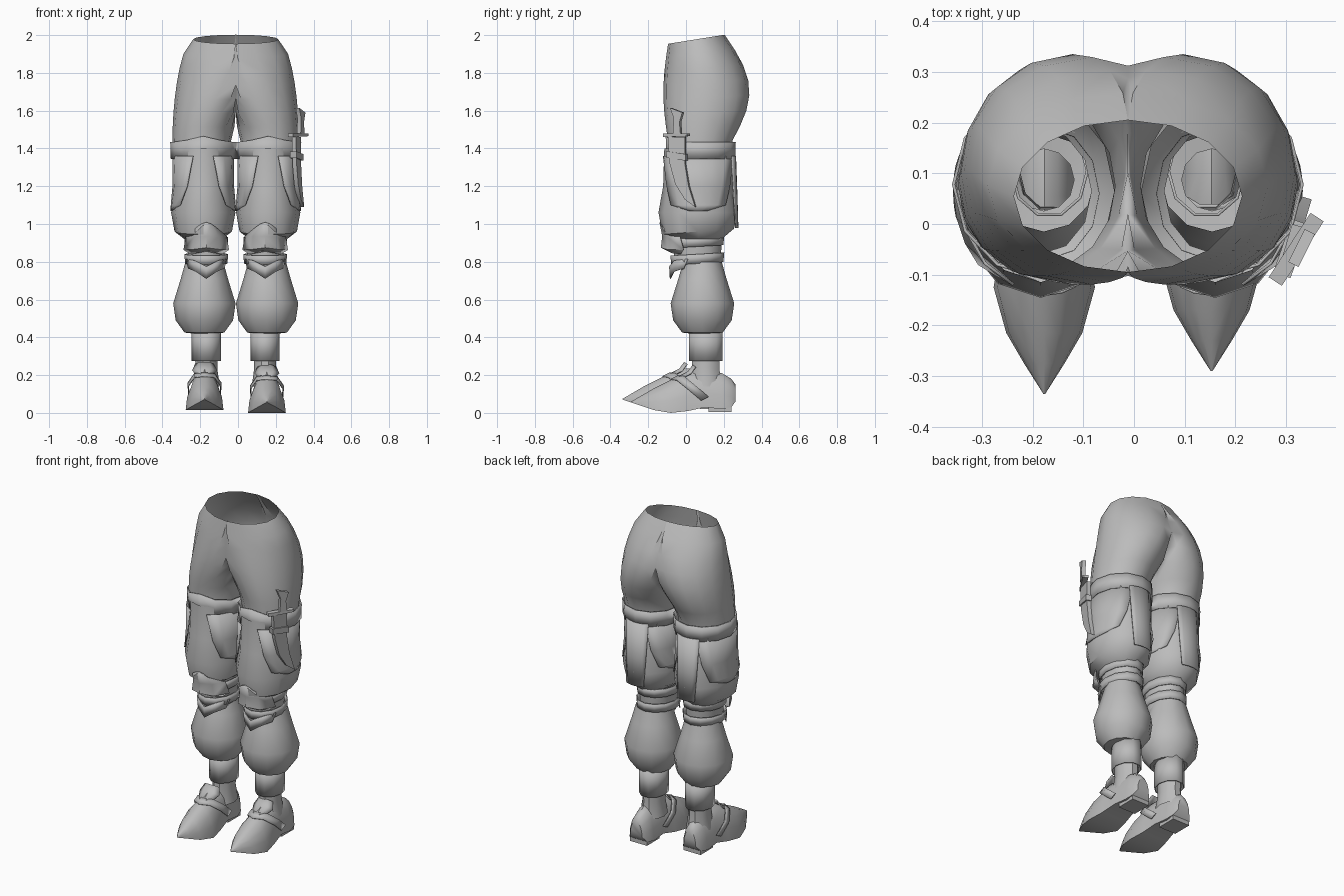
import bpy, bmesh, math
from mathutils import Vector

if "Cube" in bpy.data.objects:
    bpy.data.objects.remove(bpy.data.objects["Cube"])

GREY = (.5, .5, .5, 1)
grey = bpy.data.materials.new("plain_grey")
grey.use_nodes = True
grey.diffuse_color = GREY
grey.node_tree.nodes["Principled BSDF"].inputs["Base Color"].default_value = GREY

MIRROR_X = -.012        # plane between the two legs
THIGH = (.172, .065)    # centres of the leg parts, measured from that plane
KNEE = (.156, .06)
CALF = (.166, .087)
ANKLE = (.155, .105)
FOOT_X = .165
CLOTH = .006            # thickness of leather and straps
FRONT, BACK, OUTER, INNER = -90, 90, 0, 180
built = []


def finish(name, mesh_data, mirror=True, thickness=None, location=(MIRROR_X, 0, 0)):
    bmesh.ops.remove_doubles(mesh_data, verts=mesh_data.verts, dist=.0005)
    bmesh.ops.recalc_face_normals(mesh_data, faces=mesh_data.faces)
    mesh = bpy.data.meshes.new(name)
    mesh_data.to_mesh(mesh)
    mesh_data.free()
    mesh.materials.append(grey)
    part = bpy.data.objects.new(name, mesh)
    part.location = location
    bpy.context.collection.objects.link(part)
    if thickness:
        part.modifiers.new("thickness", 'SOLIDIFY').thickness = thickness
    if mirror:
        part.modifiers.new("mirror", 'MIRROR')
    built.append(part)


def skin(rows, closed=False):
    """Bridge neighbouring rows of points with quads."""
    mesh_data = bmesh.new()
    grid = [[mesh_data.verts.new(spot) for spot in row] for row in rows]
    count = len(grid[0])
    for lower, upper in zip(grid, grid[1:]):
        for i in range(count if closed else count - 1):
            j = (i + 1) % count
            mesh_data.faces.new((lower[i], lower[j], upper[j], upper[i]))
    return mesh_data, grid


def ring_point(angle, centre, z, width, depth, tilt=0, peak=0):
    """Point of an oval that stops at the mirror plane; peak lifts the front."""
    side, back = math.cos(angle), math.sin(angle)
    return Vector((max(centre[0] + width * side, 0), centre[1] + depth * back,
                   z + tilt * back + peak * max(0, -back) ** 8))


def tube(name, centre, ratio, rings, sides=12, thickness=None):
    """Open tube from rings of height, width and optional tilt and peak."""
    rows = [[ring_point(math.tau * i / sides, centre, z, width, width * ratio, *extra)
             for i in range(sides)] for z, width, *extra in rings]
    finish(name, skin(rows, closed=True)[0], thickness=thickness)


def panel(name, centre, ratio, facing, rows, columns=6):
    """Curved plate from rows of height, half angle, width and optional peak."""
    grid = []
    for z, spread, width, *peak in rows:
        angles = [math.radians(facing + spread * (2 * i / columns - 1)) for i in range(columns + 1)]
        grid.append([ring_point(angle, centre, z, width, width * ratio, 0, *peak) for angle in angles])
    finish(name, skin(grid)[0], thickness=CLOTH)


def plate(name, outline, slope, x, thickness):
    """Thick outline in y and z that leans outward by the slope."""
    mesh_data = bmesh.new()
    face = mesh_data.faces.new([mesh_data.verts.new((x + slope * y, y, z)) for y, z in outline])
    extruded = bmesh.ops.extrude_face_region(mesh_data, geom=[face])["geom"]
    moved = [item for item in extruded if isinstance(item, bmesh.types.BMVert)]
    bmesh.ops.translate(mesh_data, vec=(thickness, -thickness * slope, 0), verts=moved)
    finish(name, mesh_data, mirror=False, location=(0, 0, 0))


def hips(levels=8, sides=16):
    """Waist that parts into two thighs, with the seat bulging at the back."""
    waist, fork, thigh_end = 1.978, 1.44, 1.36
    rows = []
    for level in range(levels + 1):
        t = min(level / (levels - 1), 1)
        z = waist + (fork - waist) * t if level < levels else thigh_end
        bulge = math.sin(math.pi * t)
        centre_x = .18 * t * t * (3 - 2 * t)
        outer = .225 + .11 * math.sqrt(math.sin(math.pi / 2 * t))
        back = .205 + .04 * t + .11 * bulge
        front = -.095 - .025 * bulge
        centre = (centre_x, (back + front) / 2)
        rows.append([ring_point(math.tau * i / sides, centre, z, outer - centre_x,
                                (back - front) / 2, .024 * (1 - t)) for i in range(sides)])
    mesh_data, _ = skin(rows, closed=True)
    middle = [face for face in mesh_data.faces if all(vert.co.x < 1e-4 for vert in face.verts)]
    bmesh.ops.delete(mesh_data, geom=middle, context='FACES')
    finish("hips", mesh_data)


hips()

# Baggy thigh cloth gathered above the knee, held by a pointed strap
tube("thigh_cloth", THIGH, 1.24, [
    (1.4, .145), (1.2, .15), (1.06, .17), (.96, .152, .015), (.92, .1)])
tube("thigh_strap", (THIGH[0], .078), 1.06, [
    (1.345, .172, 0, -.015), (1.435, .175, 0, .03)], thickness=CLOTH)

# Leather flaps hanging from the strap
for name, facing in (("outer_thigh_flap", OUTER), ("inner_thigh_flap", INNER)):
    panel(name, THIGH, 1.22, facing, [(1.36, 70, .163), (1.2, 58, .163), (1.1, 44, .172), (1.07, 14, .173)])
panel("back_thigh_flap", THIGH, 1.25, BACK, [(1.36, 28, .16), (1.15, 24, .166), (.98, 20, .17)])

# Knee wrapping with two straps
tube("knee", KNEE, 1.3, [(.97, .1), (.87, .098), (.76, .09)])
for name, z in (("upper_knee_strap", .88), ("lower_knee_strap", .79)):
    tube(name, KNEE, 1.23, [(z, .112, .008), (z + .05, .116, .008)], thickness=CLOTH)

# Pointed guards over the knee and the top of the shin
panel("knee_guard", KNEE, 1.5, FRONT, [
    (.95, 22, .13, .06), (.935, 60, .12), (.865, 68, .125, .012), (.845, 55, .1, .015)], columns=4)
panel("shin_guard", KNEE, 1.3, FRONT, [(.815, 70, .115, -.04), (.765, 60, .112, -.055)], columns=4)

# Baggy calf cloth, ankle wrap and ankle
tube("calf_cloth", CALF, 1.02, [
    (.8, .1), (.71, .125), (.58, .165), (.49, .152), (.425, .105), (.42, .06)])
tube("ankle_wrap", ANKLE, 1.2, [(.44, .078), (.275, .078)], sides=10, thickness=CLOTH)
tube("ankle", ANKLE, 1.3, [(.36, .062), (.23, .058), (.14, .07)], sides=10)


def boot(label, side, location, steps=8):
    """Pointed boot with a heel block, a strap and a flared tongue."""
    def add(part, mesh_data, thickness=None):
        finish(label + part, mesh_data, mirror=False, thickness=thickness, location=location)

    # Arched sections: y, half width, sole height, top height
    sections = [(.262, .04, .06, .15), (.24, .06, .03, .18), (.19, .07, .02, .21),
                (.1, .07, .03, .22), (.01, .085, .01, .22), (-.08, .1, 0, .175),
                (-.17, .075, .015, .13), (-.23, .04, .035, .095), (-.29, .002, .055, .06)]
    arch = [math.pi * i / steps for i in range(steps + 1)]
    rows = [[(side * (FOOT_X + width * math.cos(angle)), y, sole + (top - sole) * math.sin(angle))
             for angle in arch] for y, width, sole, top in sections]
    mesh_data, grid = skin(rows, closed=True)
    mesh_data.faces.new(grid[0])
    mesh_data.faces.new(grid[-1])
    add("_boot", mesh_data)

    heel = bmesh.new()
    bmesh.ops.create_cube(heel, size=1)
    for vert in heel.verts:
        x, y, z = vert.co
        vert.co = (side * FOOT_X + x * .115, .18 + y * .12, .03 + z * .05)
    add("_boot_heel", heel)

    half = [(0, -.06, .19), (.055, -.03, .185), (.09, .03, .135), (.085, .1, .075)]
    path = [(-x, y, z) for x, y, z in reversed(half[1:])] + half
    add("_boot_strap", skin([[(side * (FOOT_X + x), y + edge, z + edge / 2) for edge in (-.02, .02)]
                             for x, y, z in path])[0], CLOTH)

    flare = [(.04, -.06, .2), (.066, -.005, .23), (.05, .02, .265)]
    add("_boot_tongue", skin([[(side * (FOOT_X + u * width), y + abs(u) * .03, z - abs(u) * .02)
                               for u in (-1, -.5, .5, 1)] for width, y, z in flare])[0], CLOTH)


# The right foot stands a little forward
boot("left", 1, (MIRROR_X, 0, 0))
boot("right", -1, (MIRROR_X, -.045, .015))

# Dagger in a curved sheath on the left thigh
plate("dagger_sheath", [(-.09, 1.46), (0, 1.46), (0, 1.32), (.02, 1.2), (.055, 1.09),
                        (0, 1.13), (-.05, 1.21), (-.08, 1.32)], .3, .312, .022)
plate("sheath_band", [(-.095, 1.385), (.01, 1.37), (.01, 1.335), (-.09, 1.35)], .35, .308, .034)
plate("dagger_guard", [(-.105, 1.46), (.022, 1.465), (.022, 1.48), (-.105, 1.48)], .65, .334, .026)
plate("dagger_grip", [(-.06, 1.48), (-.02, 1.48), (-.025, 1.54), (-.01, 1.59),
                      (-.075, 1.615), (-.055, 1.56)], .5, .342, .02)

# Smooth shading that keeps sharp edges
bpy.ops.object.select_all(action='DESELECT')
for part in built:
    part.select_set(True)
bpy.context.view_layer.objects.active = built[0]
bpy.ops.object.shade_smooth_by_angle(angle=math.radians(40))
